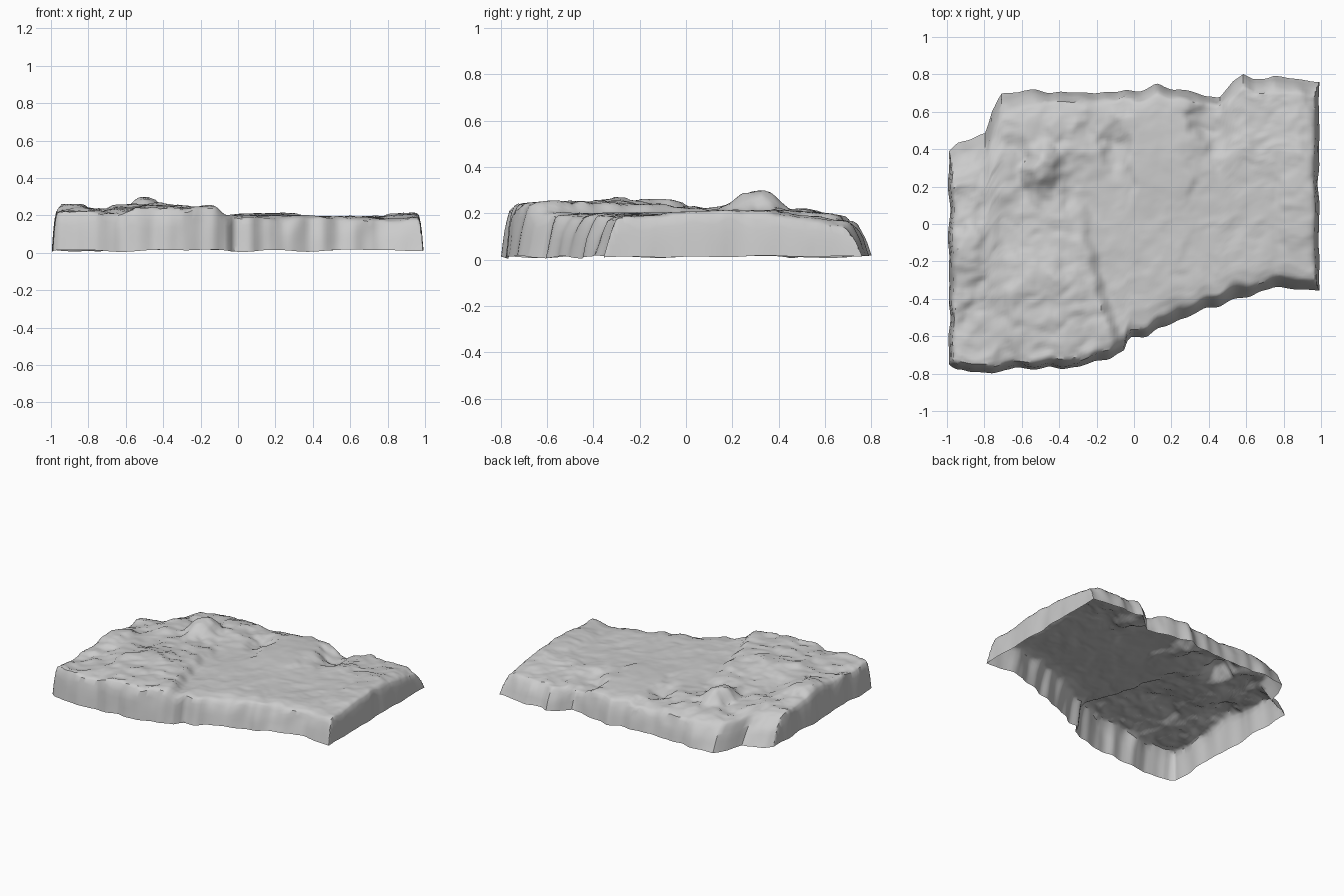
import bpy, bmesh
from mathutils import Vector, noise

if "Cube" in bpy.data.objects:
    bpy.data.objects.remove(bpy.data.objects["Cube"])

# Plan outline of the slab: front and back edges as y over x
FRONT = [(-1, -.75), (-.96, -.775), (-.9, -.785), (-.76, -.80), (-.7, -.775), (-.35, -.77), (-.13, -.72),
         (-.05, -.67), (-.03, -.605), (.07, -.60), (.2, -.53), (.4, -.45), (.6, -.39), (.75, -.34), (1, -.355)]
BACK = [(-1, .39), (-.95, .43), (-.8, .49), (-.77, .60), (-.72, .69), (-.6, .715), (-.3, .70), (0, .71),
        (.12, .74), (.3, .71), (.46, .67), (.54, .77), (.59, .80), (.64, .77), (.75, .79), (1, .76)]
# Crease that bounds the raised front-left mass: x over y
CREASE = [(-.8, -.05), (-.55, -.09), (-.2, -.2), (.2, -.28), (.8, -.3)]


def lerp_curve(pts, x):
    for (x0, y0), (x1, y1) in zip(pts, pts[1:]):
        if x <= x1:
            return y0 + (y1 - y0) * max(0, (x - x0) / (x1 - x0))
    return pts[-1][1]


def step(a, b, x):
    t = min(1, max(0, (x - a) / (b - a)))
    return t * t * (3 - 2 * t)


def bump(x, y, cx, cy, rx, ry):
    d = (((x - cx) / rx) ** 2 + ((y - cy) / ry) ** 2) ** .5
    return 1 - step(.2, 1, d)


def rough(x, y, f, seed):
    return noise.noise(Vector((x * f, y * f, seed)))


def height(x0, y0):
    # warp the plan so that every feature gets a broken edge
    x = x0 + .045 * rough(x0, y0, 7, 11) + .02 * rough(x0, y0, 18, 12)
    y = y0 + .045 * rough(x0, y0, 7, 13) + .02 * rough(x0, y0, 18, 14)
    # broad forms
    z = .203 - .02 * step(.4, .8, y) - .012 * step(.3, .7, x)
    cx = lerp_curve(CREASE, y0) + .03 * rough(0, y0, 9, 3)
    left = 1 - step(cx - .06, cx + .02, x0)
    z += left * (.052 - .045 * step(-.3, .25, y)) * (.55 + .45 * step(-.75, -.5, x))
    # raised lumps, plateau and notches
    z += .085 * bump(x, y, -.5, .30, .13, .17)
    z += .03 * bump(x, y, -.88, -.12, .14, .25)
    z += .03 * bump(x, y, -.72, .25, .14, .2)
    z += .022 * bump(x, y, .9, .2, .14, .5)
    z += .012 * step(-.03, 0, x) * (1 - step(.27, .31, x)) * step(.0, .25, y)
    z -= .035 * bump(x, y, .42, .5, .14, .24)
    z -= .03 * bump(x, y, -.1, .4, .1, .18)
    z -= .025 * bump(x, y, -.92, -.5, .12, .12)
    # chipped layers, stronger on the left and back, calm on the plateau
    flat = step(-.02, .03, x) * (1 - step(.26, .32, x)) * step(.0, .2, y)
    amt = (.4 + .6 * max(left, step(.2, .5, y))) * (1 - .7 * flat)
    n = rough(x, y, 4.5, 1.3) + .5 * rough(x, y, 10, 5.1)
    terr = round(n * 3) / 3
    return z + amt * (.008 * n + .014 * terr + .009 * rough(x, y, 15, 8.2))


# Wall ramp: share of height reached at a given distance from the outline
RAMP = [(0, 0), (.35, .5), (.75, .85), (1, .94), (1.8, 1)]


def stations(n, edge):
    inner = [.035 + .93 * i / n for i in range(n + 1)]
    return edge + inner + [1 - e for e in reversed(edge)]


# Open-bottomed rock shell: rough top running down into four walls
us = stations(104, [0, .002, .004, .007, .011, .016, .024])
vs = stations(84, [0, .005, .010, .016, .024])
bm = bmesh.new()
grid = []
for u in us:
    x = -1 + 2 * u
    f, b = lerp_curve(FRONT, x), lerp_curve(BACK, x)
    col = []
    for v in vs:
        y = f + (b - f) * v
        side = abs(x) ** 6
        xx = x * (.989 + .014 * side * rough(0, y, 7, 2 if x < 0 else 7))
        yy = y + .016 * rough(x, 0, 12, 4 if v < .5 else 9) * abs(2 * v - 1)
        # wall widths: upright sides, leaning front, long broken slope at the back left
        back_w = .05 + .11 * step(-.45, -.8, x) + .03 * step(.4, .6, x)
        back_w = .05 + .11 * (1 - step(-.85, -.45, x)) + .03 * step(.4, .6, x)
        front_w = .04 + .03 * step(-.15, .0, x)
        chip = 1 + .5 * rough(xx, yy, 8, 20)
        r = min((x + 1) / (.022 * chip), (1 - x) / (.024 * chip),
                (y - f) / (front_w * chip), (b - y) / (back_w * chip))
        bottom = .018 + .014 * rough(xx, yy, 4, 6)
        z = bottom + (height(xx, yy) - bottom) * lerp_curve(RAMP, r)
        # uneven wall faces
        if r < 1:
            yy += .02 * rough(xx, z, 9, 30) * r * (1 - side)
        col.append(bm.verts.new((xx, yy, max(z, .002))))
    grid.append(col)
for i in range(len(us) - 1):
    for j in range(len(vs) - 1):
        bm.faces.new((grid[i][j], grid[i + 1][j], grid[i + 1][j + 1], grid[i][j + 1]))

# Stand it on the ground
low = min(v.co.z for v in bm.verts)
for v in bm.verts:
    v.co.z -= low - .005

mesh = bpy.data.meshes.new("rock_slab")
bm.to_mesh(mesh)
bm.free()
slab = bpy.data.objects.new("rock_slab", mesh)
bpy.context.collection.objects.link(slab)
bpy.context.view_layer.objects.active = slab
slab.select_set(True)
bpy.ops.object.shade_smooth_by_angle(angle=.7)
